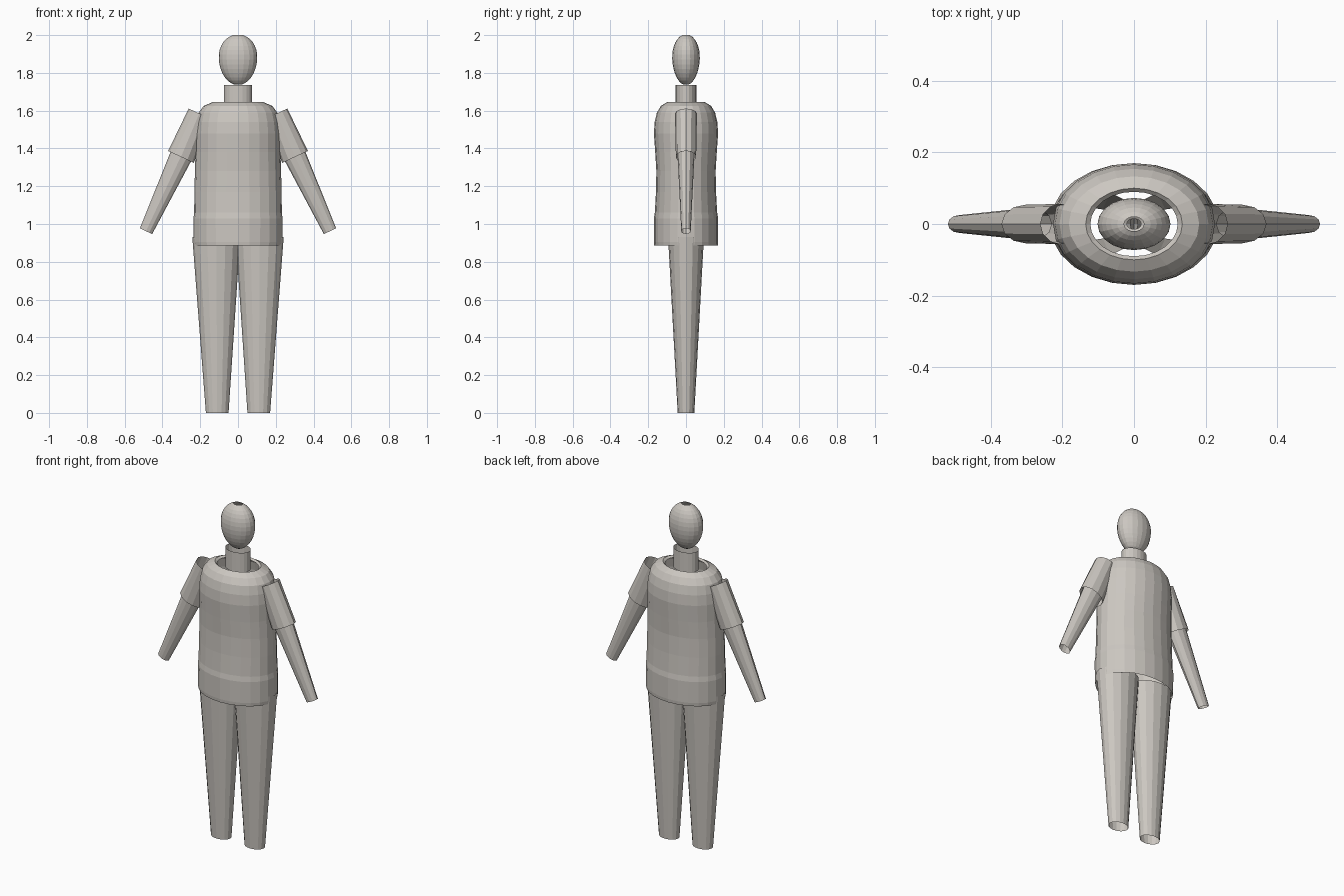
import bpy, bmesh, math
from mathutils import Vector

if "Cube" in bpy.data.objects:
    bpy.data.objects.remove(bpy.data.objects["Cube"])

mat = bpy.data.materials.new("warm_light_grey")
mat.use_nodes = True
colour = (0.6, 0.57, 0.53, 1)
mat.diffuse_color = colour
bsdf = next(n for n in mat.node_tree.nodes if n.type == "BSDF_PRINCIPLED")
bsdf.inputs["Base Color"].default_value = colour


def shell(name, rings, sides, tilt=0):
    """Open elliptical tube; each ring is (centre x, z, x radius, y radius)."""
    bm = bmesh.new()
    across = Vector((math.cos(tilt), 0, math.sin(tilt)))
    loops = []
    for x, z, rx, ry in rings:
        loop = []
        for i in range(sides):
            a = math.tau * i / sides
            loop.append(bm.verts.new(Vector((x, 0, z)) + across * rx * math.cos(a)
                                     + Vector((0, ry * math.sin(a), 0))))
        loops.append(loop)
    for low, high in zip(loops, loops[1:]):
        for i in range(sides):
            j = (i + 1) % sides
            bm.faces.new((low[i], low[j], high[j], high[i]))
    mesh = bpy.data.meshes.new(name)
    bm.to_mesh(mesh)
    bm.free()
    mesh.materials.append(mat)
    obj = bpy.data.objects.new(name, mesh)
    bpy.context.collection.objects.link(obj)
    return obj


# Torso: loose shirt from hem to rolled collar
shirt = [(0.885, 0.232, 0.168), (0.905, 0.235, 0.17), (1.03, 0.236, 0.17),
         (1.06, 0.232, 0.165), (1.17, 0.231, 0.159), (1.28, 0.228, 0.157),
         (1.38, 0.225, 0.163), (1.48, 0.226, 0.17), (1.54, 0.22, 0.166),
         (1.59, 0.208, 0.154), (1.625, 0.182, 0.133), (1.645, 0.135, 0.1),
         (1.635, 0.122, 0.09)]
shell("torso", [(0, *r) for r in shirt], 24)

# Neck: short open tube
shell("neck", [(0, 1.62, 0.075, 0.055), (0, 1.735, 0.075, 0.055)], 20)

# Head: egg shape with a small opening at the crown
head = []
steps = 14
for k in range(steps + 1):
    a = math.radians(-78 + 153 * k / steps)
    s = math.sin(a)
    r = math.cos(a) * (1 + 0.06 * s)
    half = 0.14 if s < 0 else 0.129
    head.append((0, 1.875 + half * s, 0.102 * r, 0.073 * r))
shell("head", head, 20)

# Limbs, built on the model's left and repeated on the right
for side, label in ((1, "left"), (-1, "right")):
    shell(label + "_leg", [(side * 0.11, 0, 0.06, 0.044),
                           (side * 0.115, 0.93, 0.127, 0.095)], 16)
    tilt = side * math.radians(25)
    shell(label + "_sleeve", [(side * 0.302, 1.355, 0.075, 0.054),
                              (side * 0.205, 1.585, 0.062, 0.056)], 12, tilt)
    shell(label + "_forearm", [(side * 0.487, 0.962, 0.036, 0.025),
                               (side * 0.285, 1.395, 0.062, 0.046)], 12, tilt)
